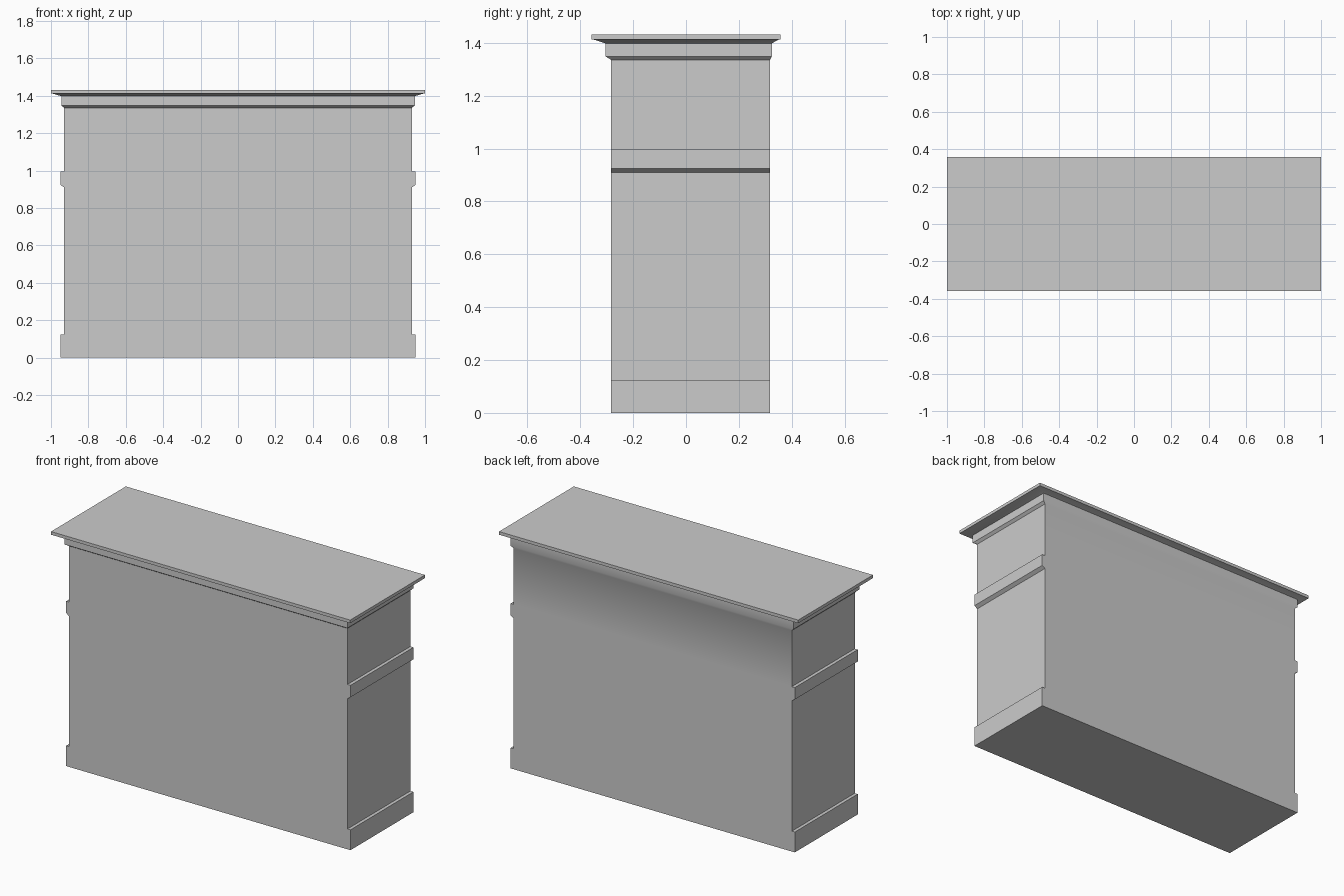
import bpy
import bmesh
import math

cube = bpy.data.objects.get("Cube")
if cube:
    bpy.data.objects.remove(cube, do_unlink=True)

GREY = (0.6, 0.6, 0.6, 1.0)
grey = bpy.data.materials.new("plain grey")
grey.use_nodes = True
grey.diffuse_color = GREY
grey.node_tree.nodes["Principled BSDF"].inputs["Base Color"].default_value = GREY


def loft(name, rings):
    """Closed solid through rectangles (z, half width, front y, back y)."""
    bm = bmesh.new()
    loops = [[bm.verts.new(p) for p in
              ((-w, f, z), (w, f, z), (w, b, z), (-w, b, z))]
             for z, w, f, b in rings]
    bm.faces.new(loops[0][::-1])
    bm.faces.new(loops[-1])
    for low, high in zip(loops, loops[1:]):
        for i in range(4):
            j = (i + 1) % 4
            bm.faces.new((low[i], low[j], high[j], high[i]))
    mesh = bpy.data.meshes.new(name)
    bm.to_mesh(mesh)
    bm.free()
    mesh.materials.append(grey)
    obj = bpy.data.objects.new(name, mesh)
    bpy.context.collection.objects.link(obj)
    bpy.ops.object.select_all(action="DESELECT")
    obj.select_set(True)
    bpy.context.view_layer.objects.active = obj
    bpy.ops.object.shade_smooth_by_angle(angle=math.radians(30))
    return obj


FRONT, BACK = -0.283, 0.318      # main faces
WALL, TRIM = 0.93, 0.95          # half widths of wall and side mouldings

# Cabinet: plinth, side wall, chamfered rail, upper wall and cornice
side_profile = [(0, TRIM), (0.123, TRIM), (0.123, WALL), (0.91, WALL),
                (0.924, TRIM), (0.996, TRIM), (0.996, WALL), (1.335, WALL)]
cabinet = [(z, w, FRONT, BACK) for z, w in side_profile]
cabinet += [(1.349, 0.945, -0.305, 0.325), (1.398, 0.945, -0.305, 0.325)]
loft("cabinet_body", cabinet)

# Top slab with a sloped underside
loft("top_slab", [(1.398, 0.945, -0.305, 0.325),
                  (1.413, 0.995, -0.352, 0.352),
                  (1.413, 1.0, -0.357, 0.357),
                  (1.432, 1.0, -0.357, 0.357)])
